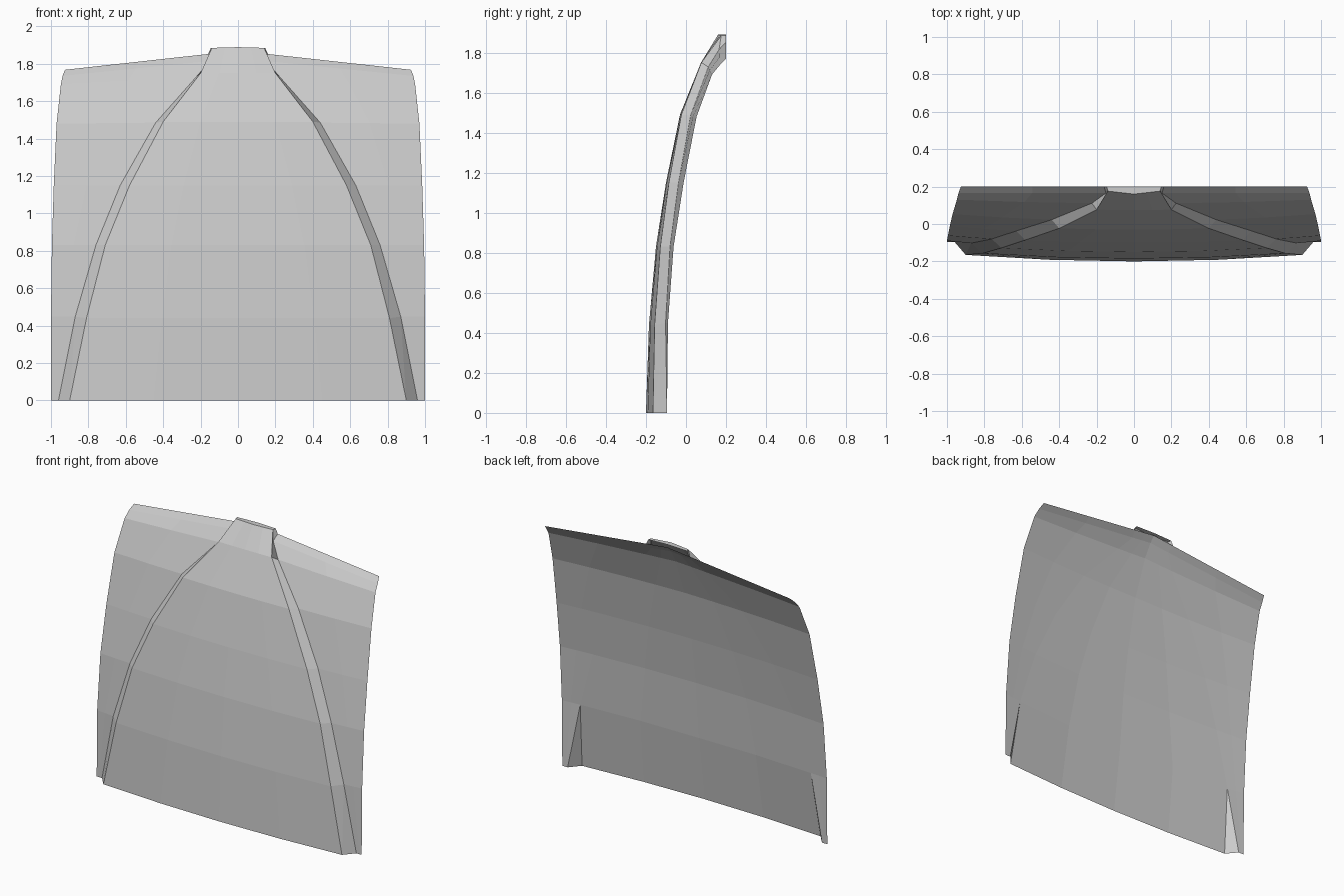
import bpy, bmesh

if "Cube" in bpy.data.objects:
    bpy.data.objects.remove(bpy.data.objects["Cube"])

paint = bpy.data.materials.new("grey_paint")
paint.diffuse_color = (0.6, 0.6, 0.6, 1)
paint.use_nodes = True
paint.node_tree.nodes["Principled BSDF"].inputs["Base Color"].default_value = paint.diffuse_color

# one entry per row, bottom to top
# base sheet: centre y, centre z, edge x, edge y, edge z
BASE = [(-.20, 0, 1.0, -.095, 0), (-.14, .44, 1.0, -.09, .45),
        (-.105, .83, .995, -.062, .83), (-.055, 1.15, .985, -.012, 1.15),
        (.015, 1.49, .97, .053, 1.48), (.11, 1.74, .947, .13, 1.69),
        (.165, 1.83, .938, .167, 1.735), (.20, 1.87, .925, .20, 1.768)]
# raised panel: centre y, z, rim x, foot x
PANEL = [(-.20, 0, .90, .96), (-.185, .44, .81, .87), (-.15, .83, .71, .76),
         (-.10, 1.15, .58, .63), (-.03, 1.49, .40, .44), (.075, 1.75, .20, .225),
         (.16, 1.889, .14, .15), (.20, 1.889, .145, .16)]


def base_point(r, x):
    yc, zc, xe, ye, ze = BASE[r]
    t = x / xe
    return (x, yc + (ye - yc) * t * t, zc + (ze - zc) * t)


def panel_point(r, x):
    y, z = PANEL[r][:2]
    return (x, min(y + .043 * x * x + (.015 * x / .14 if r == 6 else 0), .2),
            z - (.004 * x / .14 if r >= 6 else 0))


def foot_point(r):
    x = PANEL[r][3]
    return (x, -.095, 0) if r == 0 else base_point(r, x)


def half_sheet(name, rows):
    """Skin rows of points on the right half and mirror them."""
    bm = bmesh.new()
    grid = [[bm.verts.new(p) for p in row] for row in rows]
    for a, b in zip(grid, grid[1:]):
        for i in range(len(a) - 1):
            bm.faces.new((a[i], a[i + 1], b[i + 1], b[i]))
    bmesh.ops.remove_doubles(bm, verts=bm.verts, dist=.0005)
    me = bpy.data.meshes.new(name)
    bm.to_mesh(me)
    bm.free()
    me.materials.append(paint)
    ob = bpy.data.objects.new(name, me)
    bpy.context.collection.objects.link(ob)
    mod = ob.modifiers.new("mirror", 'MIRROR')
    mod.use_axis[0] = True
    return ob


# base sheet; its bottom row follows the raised panel and leaves a corner wedge
base_rows, panel_rows = [], []
for r in range(len(BASE)):
    rim, foot = PANEL[r][2:]
    if r == 0:
        inner = [panel_point(0, rim * f) for f in (0, .5, 1)]
    else:
        inner = [base_point(r, foot * f) for f in (0, .5, 1)]
    xe, ye, ze = BASE[r][2:]
    mid = (foot + xe) / 2
    outer = [(mid, -.095, 0) if r == 0 else base_point(r, mid), (xe, ye, ze)]
    base_rows.append(inner + [foot_point(r)] + outer)
    # raised panel with its sloping side wall
    panel_rows.append([panel_point(r, rim * f) for f in (0, .5, 1)] + [foot_point(r)])

half_sheet("base_sheet", base_rows)
half_sheet("raised_panel", panel_rows)
